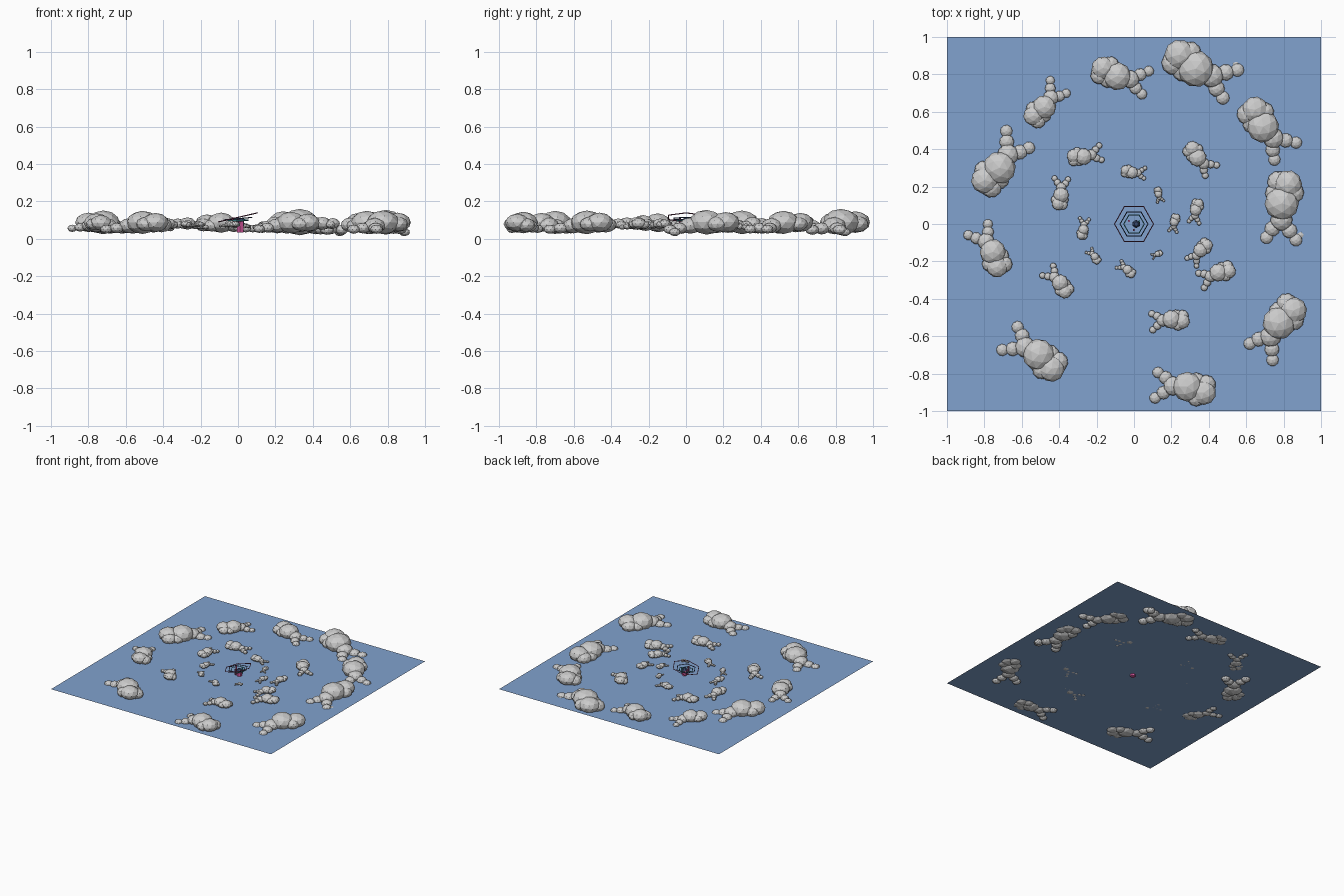
import bpy, bmesh
from math import radians, pi
from mathutils import Matrix, Vector

if "Cube" in bpy.data.objects:
    bpy.data.objects.remove(bpy.data.objects["Cube"])


def material(name, rgb):
    m = bpy.data.materials.new(name)
    m.diffuse_color = (*rgb, 1)
    m.use_nodes = True
    m.node_tree.nodes["Principled BSDF"].inputs["Base Color"].default_value = m.diffuse_color
    return m


blue = material("sky_blue", (0.22, 0.36, 0.62))
pink = material("pink", (0.70, 0.10, 0.36))
plum = material("plum", (0.22, 0.06, 0.14))
navy = material("navy", (0.04, 0.07, 0.16))
teal = material("teal", (0.06, 0.36, 0.40))


def make(name, bm, mat=None):
    me = bpy.data.meshes.new(name)
    bm.to_mesh(me)
    bm.free()
    if mat:
        me.materials.append(mat)
    ob = bpy.data.objects.new(name, me)
    bpy.context.collection.objects.link(ob)
    return ob


# flat sheet that cuts through the lower part of the clouds
PLANE_Z = 0.053
bm = bmesh.new()
bmesh.ops.create_grid(bm, x_segments=1, y_segments=1, size=1.0)
make("sky_sheet", bm, blue).location.z = PLANE_Z

# one cloud as puffs: along tail, sideways, height, radius (main puff = 1)
PUFFS = [
    (0.0, 0.0, 0.0, 1.0), (-1.1, 0.4, 0.0, 0.82), (-0.6, 0.7, -0.1, 0.62),
    (-1.25, -0.15, -0.15, 0.65), (-0.6, -0.35, -0.2, 0.6),
    (0.95, -0.05, -0.2, 0.65), (1.6, 0.4, -0.35, 0.45),
    (1.45, -0.6, -0.35, 0.45), (2.15, 0.75, -0.42, 0.38),
    (1.95, -0.95, -0.42, 0.38),
]


def cloud(name, x, y, r, direction):
    bm = bmesh.new()
    for t, s, h, k in PUFFS:
        mat = Matrix.Translation((t * r, s * r, h * r)) @ Matrix.Diagonal((1, 1, 0.72, 1))
        bmesh.ops.create_icosphere(bm, subdivisions=2, radius=k * r, matrix=mat)
    ob = make(name, bm)
    ob.location = (x, y, 0.076 + 0.14 * r)
    ob.rotation_euler.z = radians(direction)


# clouds swirling clockwise round the centre: x, y, main radius, tail direction
CLOUDS = [
    (-0.09, 0.79, 0.075, -10), (0.33, 0.83, 0.098, -21), (0.69, 0.52, 0.086, -45),
    (0.79, 0.11, 0.092, -88), (0.775, -0.53, 0.088, -119), (0.285, -0.87, 0.080, 180),
    (-0.51, -0.70, 0.086, 153), (-0.755, -0.15, 0.070, 126), (-0.72, 0.30, 0.088, 60),
    (-0.48, 0.625, 0.064, 58), (-0.27, 0.36, 0.045, 16), (-0.39, 0.155, 0.042, 92),
    (-0.27, -0.03, 0.028, 88), (-0.395, -0.315, 0.045, 138), (-0.21, -0.175, 0.022, 135),
    (-0.035, -0.245, 0.026, 150), (0.125, -0.16, 0.015, 210), (0.20, -0.51, 0.050, 190),
    (0.45, -0.26, 0.048, 208), (0.355, -0.14, 0.038, 237), (0.33, 0.075, 0.032, 265),
    (0.215, 0.01, 0.024, 265), (0.13, 0.16, 0.020, 290), (0.34, 0.355, 0.048, -41),
    (-0.01, 0.275, 0.032, 0),
]
for i, c in enumerate(CLOUDS):
    cloud(f"cloud_{i + 1}", *c)

# low sunken puffs beside two of the large clouds
for i, (x, y) in enumerate([(0.545, 0.85), (0.89, -0.06)]):
    bm = bmesh.new()
    bmesh.ops.create_icosphere(bm, subdivisions=2, radius=0.03,
                               matrix=Matrix.Diagonal((1, 1, 0.72, 1)))
    make(f"sunken_puff_{i + 1}", bm).location = (x, y, 0.036)


def hex_ring(name, radius, thick, z, tilt, mat):
    bpy.ops.mesh.primitive_torus_add(major_segments=6, minor_segments=4, major_radius=radius,
                                     minor_radius=thick, location=(0, 0, z), rotation=tilt)
    ob = bpy.context.object
    ob.name = name
    ob.data.materials.append(mat)


# hexagonal rings round the centre, the outer one tilted
hex_ring("outer_ring", 0.107, 0.003, 0.115, (0, radians(-13), 0), plum)
hex_ring("middle_ring", 0.075, 0.003, 0.108, (0, radians(-5), 0), navy)
hex_ring("inner_ring", 0.055, 0.003, 0.100, (radians(4), 0, 0), teal)


def prism(name, r1, r2, z0, z1, x, y, mat):
    bm = bmesh.new()
    bmesh.ops.create_cone(bm, cap_ends=True, segments=6, radius1=r1, radius2=r2, depth=z1 - z0)
    make(name, bm, mat).location = (x, y, (z0 + z1) / 2)


# central hub and its little gem and pegs
prism("hub_column", 0.020, 0.020, 0.035, 0.095, 0.012, 0, pink)
prism("hub_cap", 0.022, 0.012, 0.095, 0.112, 0.012, 0, navy)
for i in range(3):
    p = Matrix.Rotation(i * 2 * pi / 3 + 0.5, 3, 'Z') @ Vector((0.032, 0, 0))
    prism(f"hub_peg_{i + 1}", 0.006, 0.006, 0.07, 0.115, p.x, p.y, (teal, pink, plum)[i])
